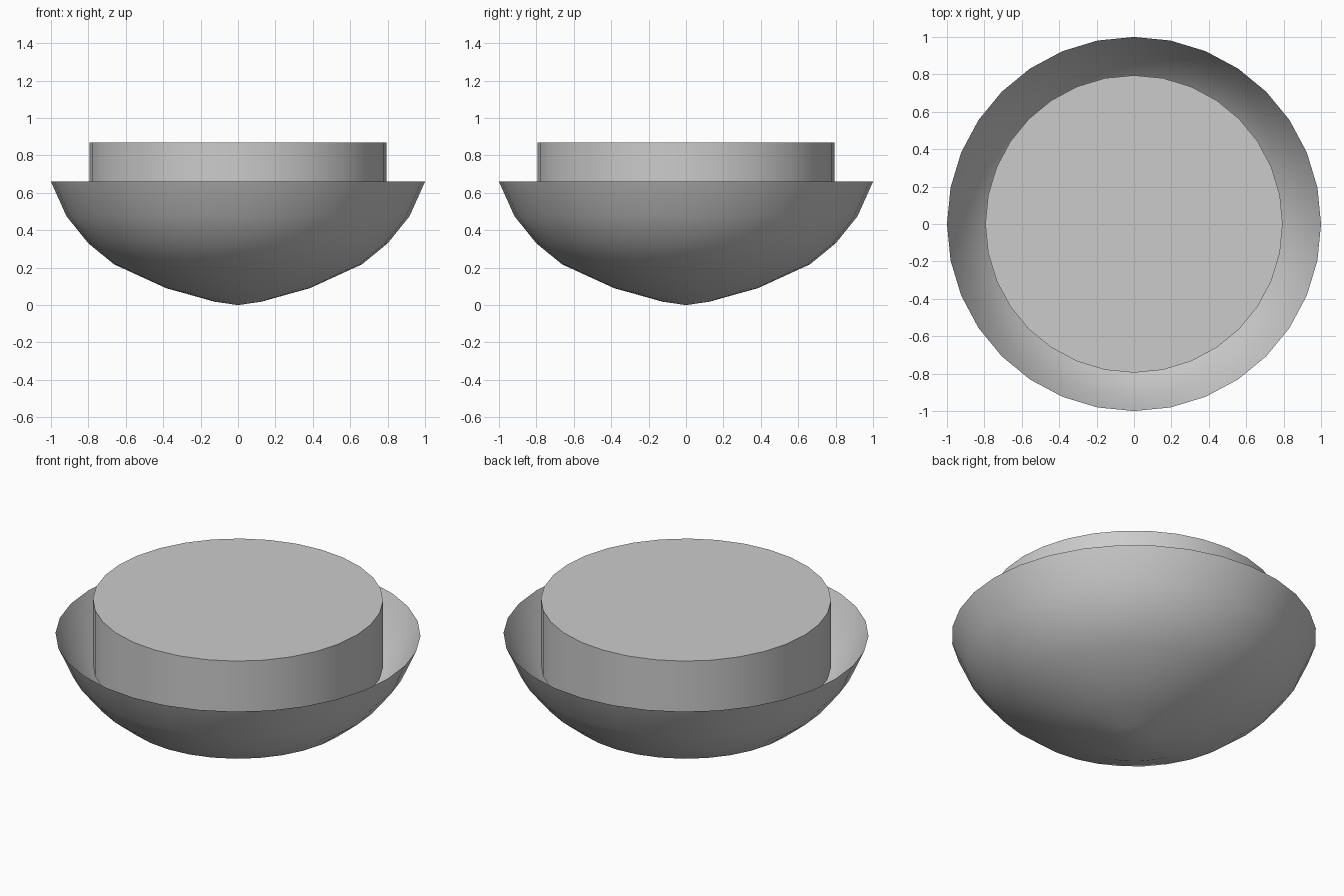
import bpy, math

if "Cube" in bpy.data.objects:
    bpy.data.objects.remove(bpy.data.objects["Cube"])

SIDES = 32


def lathe(name, profile):
    """Revolve (radius, z) points around z; radius 0 makes a pole."""
    verts, faces, rings = [], [], []
    for r, z in profile:
        count = 1 if r == 0 else SIDES
        start = len(verts)
        for i in range(count):
            a = 2 * math.pi * i / SIDES
            verts.append((r * math.cos(a), r * math.sin(a), z))
        rings.append([start + i % count for i in range(SIDES)])
    for lo, hi in zip(rings, rings[1:]):
        for i in range(SIDES):
            j = (i + 1) % SIDES
            face = list(dict.fromkeys((lo[i], lo[j], hi[j], hi[i])))
            faces.append(face)
    mesh = bpy.data.meshes.new(name)
    mesh.from_pydata(verts, [], faces)
    obj = bpy.data.objects.new(name, mesh)
    bpy.context.collection.objects.link(obj)
    bpy.ops.object.select_all(action='DESELECT')
    obj.select_set(True)
    bpy.context.view_layer.objects.active = obj
    bpy.ops.object.shade_smooth_by_angle(angle=math.radians(40))
    return obj


# Thin open bowl
lathe("bowl", [(0, 0), (0.125, 0.018), (0.26, 0.056), (0.383, 0.09),
               (0.663, 0.218), (0.80, 0.33), (0.917, 0.475), (1.0, 0.66)])

# Solid disc sitting inside the bowl
lathe("inner_disc", [(0, 0.47), (0.795, 0.47), (0.795, 0.87), (0, 0.87)])
